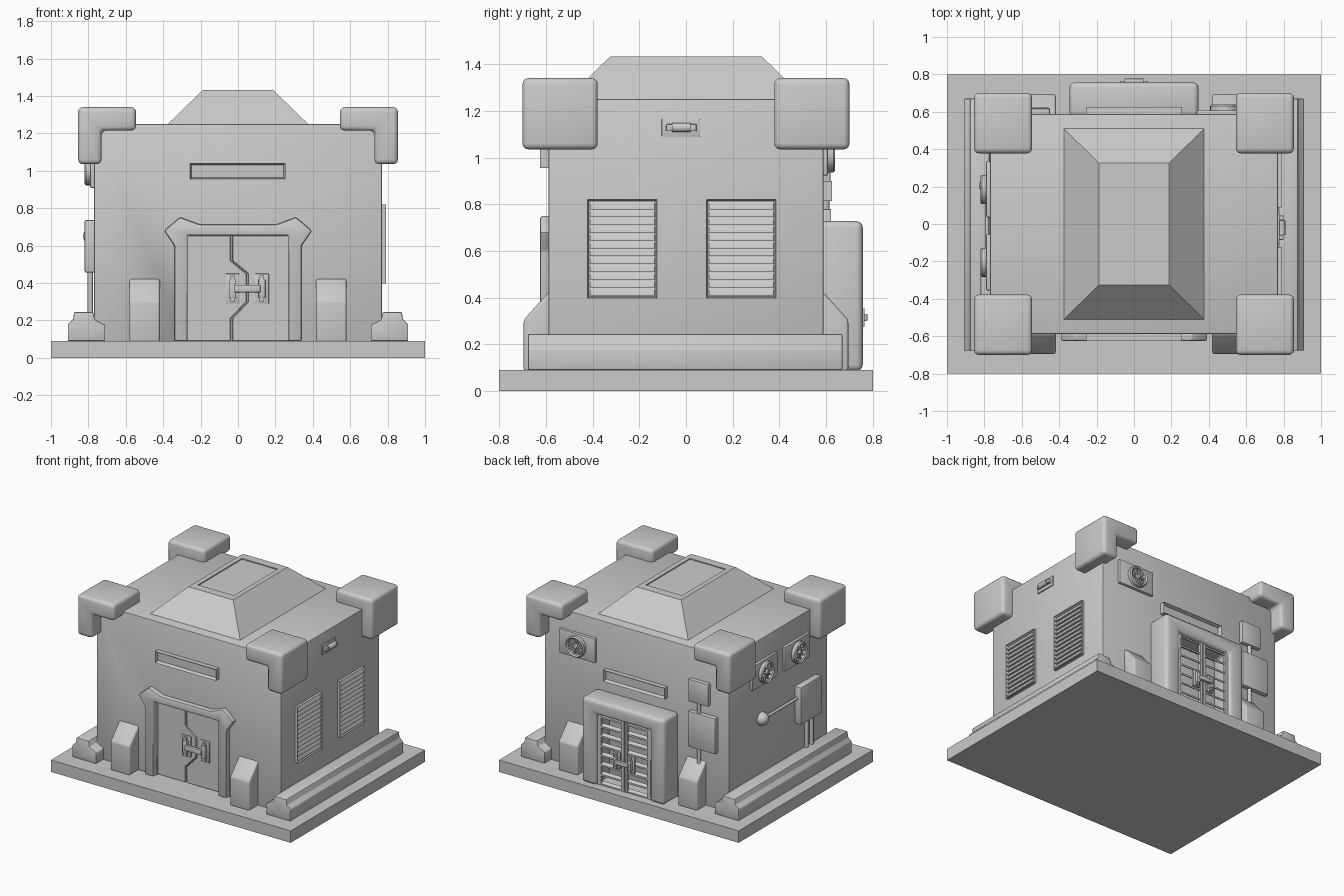
import bpy, bmesh
from math import radians, pi, sin, cos
from mathutils import Matrix, Vector

if "Cube" in bpy.data.objects:
    bpy.data.objects.remove(bpy.data.objects["Cube"])

# Wall frames: local x runs along the wall, local -y points outward
FRONT, RIGHT, BACK, LEFT = 0, 90, 180, -90


def finish(bm, name, turn=0, bevel=0.0, seg=2):
    bmesh.ops.recalc_face_normals(bm, faces=bm.faces[:])
    if bevel:
        edges = [e for e in bm.edges if len(e.link_faces) == 2 and e.calc_face_angle() > 0.3]
        bmesh.ops.bevel(bm, geom=edges, offset=bevel, segments=seg, profile=0.5,
                        affect='EDGES', clamp_overlap=True)
    bm.transform(Matrix.Rotation(radians(turn), 4, 'Z'))
    me = bpy.data.meshes.new(name)
    bm.to_mesh(me)
    bm.free()
    me.shade_smooth()
    me.set_sharp_from_angle(angle=radians(35))
    ob = bpy.data.objects.new(name, me)
    bpy.context.collection.objects.link(ob)
    return ob


def prism(name, pts, axis, a, b, turn=0, bevel=0.0, seg=2):
    """Extrude a 2D outline from a to b along x (points y,z) or y (points x,z)."""
    bm = bmesh.new()
    at = (lambda p, t: (t, p[0], p[1])) if axis == 'x' else (lambda p, t: (p[0], t, p[1]))
    face = bm.faces.new([bm.verts.new(at(p, a)) for p in pts])
    ext = bmesh.ops.extrude_face_region(bm, geom=[face])
    move = Vector(at((0, 0), b - a))
    bmesh.ops.translate(bm, vec=move, verts=[v for v in ext['geom'] if isinstance(v, bmesh.types.BMVert)])
    return finish(bm, name, turn, bevel, seg)


def box(name, x, y, z, turn=0, bevel=0.0):
    return prism(name, [(x[0], z[0]), (x[1], z[0]), (x[1], z[1]), (x[0], z[1])], 'y', y[0], y[1], turn, bevel)


def tray(name, x, y, z, turn, rim, depth):
    """Wall plate with its outward face sunk inside a rim."""
    bm = bmesh.new()
    bmesh.ops.create_cube(bm, size=1)
    for v in bm.verts:
        v.co = [r[0] + (c + 0.5) * (r[1] - r[0]) for c, r in zip(v.co, (x, y, z))]
    bm.normal_update()
    face = min(bm.faces, key=lambda f: f.calc_center_median().y)
    bmesh.ops.inset_individual(bm, faces=[face], thickness=rim)
    bmesh.ops.translate(bm, vec=(0, depth, 0), verts=face.verts[:])
    return finish(bm, name, turn)


def lathe(name, profile, center, turn=0, steps=24):
    """Spin (radius, outward) points about the wall normal."""
    bm = bmesh.new()
    vs = [bm.verts.new((r, -h, 0)) for r, h in profile]
    es = [bm.edges.new(p) for p in zip(vs, vs[1:])]
    bmesh.ops.spin(bm, geom=vs + es, cent=(0, 0, 0), axis=(0, 1, 0), angle=2 * pi, steps=steps)
    bmesh.ops.remove_doubles(bm, verts=bm.verts[:], dist=1e-5)
    bmesh.ops.translate(bm, vec=center, verts=bm.verts[:])
    return finish(bm, name, turn)


def rod(name, p, q, r, turn=0):
    bm = bmesh.new()
    p, q = Vector(p), Vector(q)
    mat = Matrix.Translation((p + q) / 2) @ (q - p).to_track_quat('Z', 'Y').to_matrix().to_4x4()
    bmesh.ops.create_cone(bm, cap_ends=True, segments=12, radius1=r, radius2=r, depth=(q - p).length, matrix=mat)
    return finish(bm, name, turn)


def fan(name, turn, wall, u, z):
    w = -wall
    box(name + "_plate", (u - .15, u + .15), (w - .02, w + .01), (z - .092, z + .092), turn, .006)
    lathe(name + "_ring", [(.078, 0), (.078, .025), (.07, .033), (.06, .025), (.06, 0)], (u, w - .018, z), turn)
    lathe(name + "_hub", [(0, .03), (.014, .026), (.02, .015), (.02, 0)], (u, w - .018, z), turn, 16)
    for i in range(10):
        a = i * pi / 5
        pts = [(u + r * cos(a + d), z + r * sin(a + d)) for r, d in ((.015, -.3), (.064, -.1), (.064, .1), (.015, .3))]
        prism(name + "_blade", pts, 'y', w - .034, w - .015, turn)


def handle(name, turn, wall, u, z, s):
    w = -wall
    for k in (-1, 1):
        c = u + k * .078 * s
        box(name + "_plate", (c - .037 * s, c + .037 * s), (w - .008, w + .01), (z - .08 * s, z + .08 * s), turn, .003)
        box(name + "_bracket", (c - .018 * s, c + .018 * s), (w - .03, w), (z - .05 * s, z + .05 * s), turn, .004)
        for e in (-1, 1):
            zz = z + e * .06 * s
            box(name + "_bolt", (c - .012 * s, c + .012 * s), (w - .022, w), (zz - .01 * s, zz + .01 * s), turn)
    box(name + "_bar", (u - .07 * s, u + .07 * s), (w - .042, w - .018), (z - .02 * s, z + .02 * s), turn, .005)


# Base slab and main body with a recess for the front door
box("base_slab", (-1, 1), (-.8, .8), (0, .09))
body = box("body", (-.77, .77), (-.588, .588), (.085, 1.25), 0, .008)
cutter = box("door_cutter", (-.27, .27), (-.7, -.54), (.09, .655))
cutter.hide_render = True
cutter.hide_set(True)
cut = body.modifiers.new("door_recess", 'BOOLEAN')
cut.operation, cut.object = 'DIFFERENCE', cutter

# Hipped roof with sunken top panel
bm = bmesh.new()
rings = [[bm.verts.new((sx * x, sy * y, z)) for sx, sy in ((-1, -1), (1, -1), (1, 1), (-1, 1))]
         for x, y, z in ((.375, .51, 1.24), (.375, .51, 1.25), (.187, .325, 1.433),
                         (.15, .262, 1.433), (.15, .262, 1.425))]
for lo, hi in zip(rings, rings[1:]):
    for i in range(4):
        bm.faces.new((lo[i], lo[(i + 1) % 4], hi[(i + 1) % 4], hi[i]))
bm.faces.new(rings[-1])
bm.faces.new(rings[0][::-1])
finish(bm, "roof")

# Corner caps, buttresses and side bumpers
for sx in (-1, 1):
    cap = [(.855, 1.035), (.855, 1.34), (.545, 1.34), (.545, 1.215), (.73, 1.215), (.73, 1.035)]
    bump = [(.71, .09), (.91, .09), (.91, .18), (.882, .205), (.876, .245), (.775, .245), (.765, .205), (.71, .175)]
    prism("side_bumper", [(sx * x, z) for x, z in bump], 'y', -.677, .67, 0, .006)
    for turn in (FRONT, BACK):
        prism("corner_cap", [(sx * x, z) for x, z in cap], 'y', -.70, -.378, turn, .025, 3)
        prism("buttress", [(-.56, .085), (-.695, .085), (-.695, .305), (-.59, .422), (-.56, .422)],
              'x', sx * .418, sx * .58, turn, .012, 3)

# Front door: eared frame, two interlocking leaves, handle
half = [(.27, .09), (.34, .09), (.34, .60), (.395, .68), (.31, .752), (.205, .713)]
outline = half + [(-x, z) for x, z in half[::-1]] + [(-.27, .655), (.27, .655)]
prism("front_door_frame", outline, 'y', -.625, -.57, 0, .01)
seam = [(-.035, .09), (-.035, .21), (.05, .30), (.05, .45), (-.035, .52), (-.035, .655)]
for s in (-1, 1):
    pts = [(x + s * .004, z) for x, z in seam] + [(s * .272, .655), (s * .272, .09)]
    prism("front_door_leaf", pts, 'y', -.57, -.53, 0, .003, 1)
handle("front_handle", FRONT, .57, .05, .37, 1)

# Sign trays above both doors
tray("front_sign", (-.257, .253), (-.625, -.58), (.955, 1.04), FRONT, .012, .028)
tray("back_sign", (-.257, .257), (-.625, -.58), (.815, .90), BACK, .012, .028)

# Back porch with slatted double door
prism("back_porch", [(-.345, .085), (-.345, .728), (.345, .728), (.345, .085), (.222, .085),
                     (.222, .62), (-.222, .62), (-.222, .085)], 'y', -.757, -.57, BACK, .028, 3)
for s in (-1, 1):
    for a, b in ((.004, .024), (.195, .222)):
        box("back_door_stile", sorted((s * a, s * b)), (-.735, -.715), (.09, .62), BACK)
    for i in range(8):
        z = .10 + i * .0725
        prism("back_door_slat", [(-.732, z - .013), (-.732, z), (-.71, z + .014), (-.71, z)],
              'x', s * .02, s * .2, BACK)
handle("back_handle", BACK, .735, 0, .315, .78)

# Back wall: fan, service panels and conduit
fan("back_fan", BACK, .588, -.485, 1.015)
box("upper_panel", (.45, .615), (-.618, -.58), (.85, 1.02), BACK, .007)
box("lower_panel", (.45, .68), (-.622, -.58), (.51, .78), BACK, .007)
rod("panel_conduit", (.53, -.60, .40), (.53, -.60, .88), .014, BACK)

# Right wall: two louvred shutters and a lamp
for u0 in (-.422, .088):
    u1 = u0 + .297
    tray("shutter_frame", (u0, u1), (-.79, -.76), (.398, .82), RIGHT, .01, .018)
    for i in range(12):
        z = .41 + i * .0335
        prism("shutter_slat", [(-.768, z), (-.789, z), (-.789, z + .008), (-.773, z + .031), (-.768, z + .031)],
              'x', u0 + .01, u1 - .01, RIGHT)
box("lamp_plate", (-.104, .06), (-.778, -.76), (1.09, 1.165), RIGHT, .003)
rod("lamp_tube", (-.06, -.79, 1.128), (.02, -.79, 1.128), .019, RIGHT)
for u in (-.072, .032):
    box("lamp_bracket", (u - .013, u + .013), (-.8, -.77), (1.113, 1.143), RIGHT, .004)

# Left wall: two fans, round lamp wired to a junction box
for u in (-.185, .205):
    fan("left_fan", LEFT, .77, u, 1.0)
lathe("round_lamp", [(0, .06), (.02, .056), (.038, .042), (.048, .022), (.048, 0)], (-.205, -.768, .65), LEFT)
rod("lamp_conduit", (-.2, -.785, .65), (.24, -.785, .65), .011, LEFT)
box("junction_box", (.2, .45), (-.82, -.76), (.455, .738), LEFT, .01)
for u in (.31, .37):
    rod("junction_pipe", (u, -.79, .2), (u, -.79, .47), .014, LEFT)
